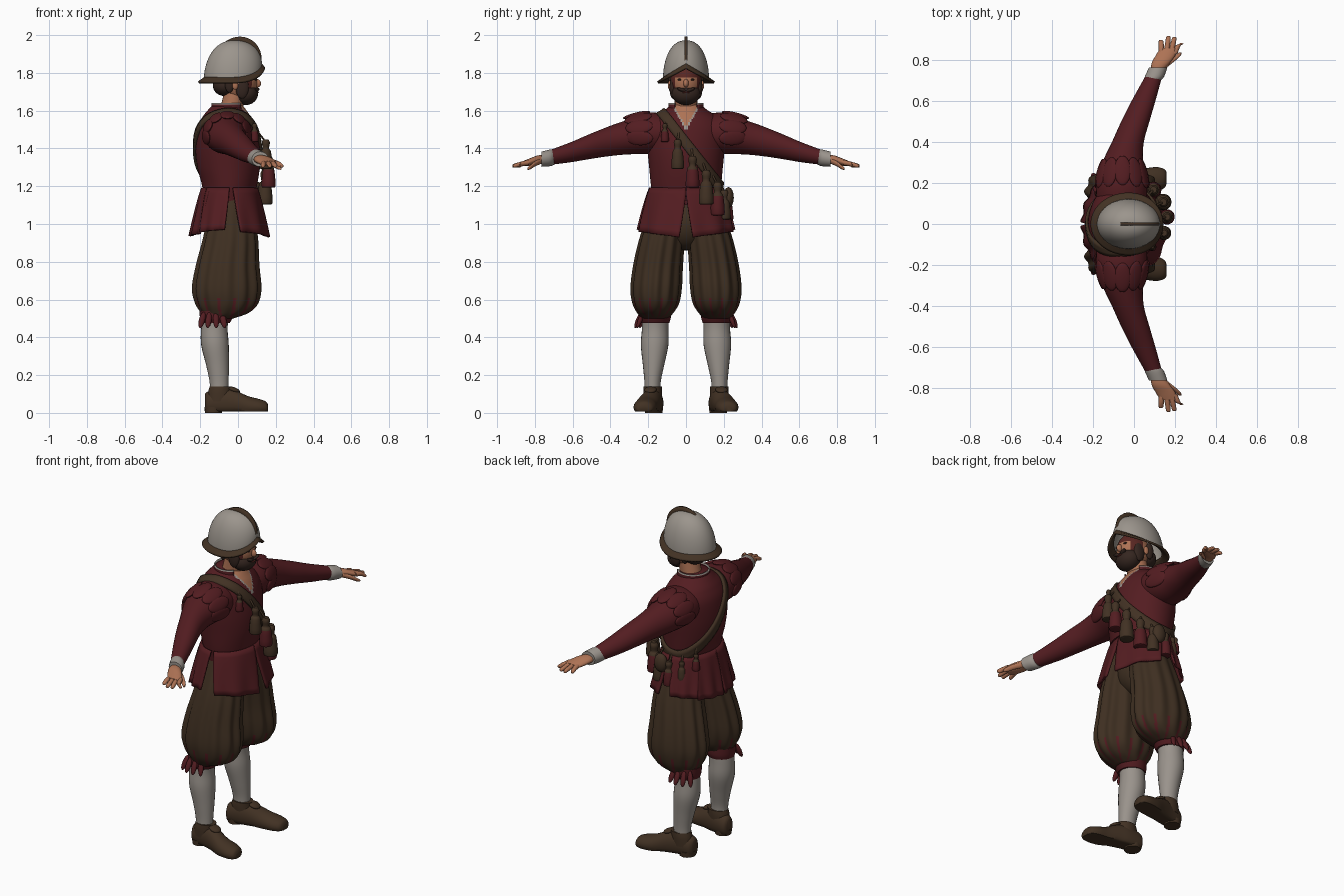
import bpy, bmesh, math
from math import sin, cos, pi, radians
from mathutils import Matrix, Vector, Euler

if "Cube" in bpy.data.objects:
    bpy.data.objects.remove(bpy.data.objects["Cube"])


def material(name, *rgb):
    m = bpy.data.materials.new(name)
    m.use_nodes = True
    m.diffuse_color = (*rgb, 1)
    m.node_tree.nodes["Principled BSDF"].inputs["Base Color"].default_value = (*rgb, 1)
    return m


RED = material("wine red cloth", .087, .012, .015)
BROWN = material("dark brown cloth", .048, .028, .015)
LEATHER = material("brown leather", .054, .031, .017)
STEEL = material("pale steel", .33, .3, .265)
LINEN = material("grey linen", .32, .29, .26)
SKIN = material("skin", .42, .17, .09)
HAIR = material("dark hair", .035, .019, .014)
FLUSH = material("ruddy brow", .1, .02, .016)


def finish(name, bm, mats, rule=None, thick=0):
    bmesh.ops.recalc_face_normals(bm, faces=bm.faces)
    for f in bm.faces:
        f.smooth = True
        if rule:
            f.material_index = rule(f.calc_center_median())
    me = bpy.data.meshes.new(name)
    bm.to_mesh(me)
    bm.free()
    for m in mats:
        me.materials.append(m)
    me.set_sharp_from_angle(angle=radians(50))
    ob = bpy.data.objects.new(name, me)
    bpy.context.collection.objects.link(ob)
    if thick:
        mod = ob.modifiers.new("thickness", 'SOLIDIFY')
        mod.thickness = thick
        mod.offset = 0


def sheet(name, f, nu, nv, mats, rule=None, thick=0, wrap=True, caps=False):
    """Grid surface f(u, v); u can wrap round, v runs along."""
    bm = bmesh.new()
    cols = nu if wrap else nu + 1
    rows = [[bm.verts.new(f(i / nu, j / nv)) for i in range(cols)] for j in range(nv + 1)]
    for a, b in zip(rows, rows[1:]):
        for i in range(nu):
            k = (i + 1) % cols
            bm.faces.new((a[i], a[k], b[k], b[i]))
    if caps:
        bm.faces.new(rows[0])
        bm.faces.new(rows[-1])
    finish(name, bm, mats, rule, thick)


def along(sections, t):
    """Smooth interpolation through the sections, t from 0 to 1."""
    last = len(sections) - 1
    i = min(int(t * last), last - 1)
    w = t * last - i
    p = [sections[max(0, min(last, i + k))] for k in (-1, 0, 1, 2)]
    return [b + .5 * w * (c - a + w * (2*a - 5*b + 4*c - d + w * (3*(b - c) + d - a)))
            for a, b, c, d in zip(*p)]


def loft(name, sections, mats, axis='z', side=1, n=24, step=5, pleats=0, depth=0, rule=None, floor=-1):
    """Sections are (x, y, z, radius a, radius b), rings square to the axis."""
    def point(u, v):
        x, y, z, a, b = along(sections, v)
        r = 1 + depth * sin(pi * v) * cos(pleats * 2 * pi * u)
        c, s = a * r * cos(2 * pi * u), b * r * sin(2 * pi * u)
        dx, dy, dz = {'z': (c, s, 0), 'y': (c, 0, s), 'x': (0, c, s)}[axis]
        return x + dx, side * (y + dy), max(floor, z + dz)
    sheet(name, point, n, step * (len(sections) - 1), mats, rule, caps=True)


def ball(name, loc, size, mats, rot=(0, 0, 0), side=1, rule=None, order='XYZ'):
    bm = bmesh.new()
    bmesh.ops.create_uvsphere(bm, u_segments=24, v_segments=16, radius=1)
    bm.transform(Matrix.LocRotScale(Vector(loc), Euler(rot, order), Vector(size)))
    bm.transform(Matrix.Scale(side, 4, (0, 1, 0)))
    finish(name, bm, mats, rule)


# Jacket body with an open neckline edged in linen
TORSO = [(-.05, 0, 1.1, .13, .17), (-.045, 0, 1.2, .145, .185), (-.05, 0, 1.3, .165, .195),
         (-.055, 0, 1.4, .17, .205), (-.06, 0, 1.5, .157, .21), (-.06, 0, 1.56, .132, .178),
         (-.058, 0, 1.6, .104, .118), (-.055, 0, 1.63, .078, .08)]


def neckline(c):
    gap = (c.z - 1.51) * .55 - abs(c.y)
    return 0 if c.x < -.02 or gap < -.01 else (1 if gap < 0 else 2)


loft("jacket_body", TORSO, [RED, LINEN, SKIN], n=120, step=10, rule=neckline)
loft("neck", [(-.05, 0, 1.55, .06, .065), (-.03, 0, 1.63, .06, .06), (-.005, 0, 1.73, .06, .06)], [SKIN])


def collar(u, v):
    a = radians(42 + 276 * u)
    return -.05 + (.088 - .003 * v) * cos(a), (.09 - .002 * v) * sin(a), 1.598 + .042 * v


sheet("collar", collar, 32, 6, [RED, LINEN], lambda c: int(c.z > 1.634), .008, wrap=False)


# Jacket skirt: flared tabs with gaps at the front, sides and back
def tab(name, mid, top, bottom, hem, rise):
    def point(u, v):
        a = radians(mid + (2 * u - 1) * (top + (bottom - top) * v))
        flare = .148 + .062 * v ** .85 + .006 * cos(u * 4 * pi) * v
        return -.045 + (flare - .004) * cos(a), (flare + .042) * sin(a), 1.19 - (1.19 - hem - rise * abs(sin(a))) * v
    sheet(name, point, 20, 8, [RED], thick=.012, wrap=False)


for s, label in ((1, "left"), (-1, "right")):
    tab("front_tab_" + label, s * 41, 42, 33, .925, .035)
    tab("side_tab_" + label, s * 117, 27, 20, .93, .04)
    tab("back_tab_" + label, s * 158, 24, 20, .935, .02)


# Shoulder strap wraps the body on a slanted plane
def body_at(z):
    lo, hi = 0, 1
    for _ in range(24):
        mid = (lo + hi) / 2
        lo, hi = (mid, hi) if along(TORSO, mid)[2] < z else (lo, mid)
    return along(TORSO, lo)


def strap_point(a, height, out=.007):
    height += .025 * min(0, cos(a))
    lo, hi = -.3, .3
    for _ in range(24):
        y = (lo + hi) / 2
        ring = body_at(height - 1.33 * y)
        lo, hi = (y, hi) if y < ring[4] * sin(a) else (lo, y)
    return Vector((ring[0] + (ring[3] + out) * cos(a), lo + out * sin(a), height - 1.33 * lo))


sheet("shoulder_strap", lambda u, v: strap_point(2 * pi * u, 1.385 + .085 * v), 64, 3, [LEATHER], thick=.014)

# Powder flasks hang from the strap, largest across the front
for i, (angle, size) in enumerate(((-30, .75), (-10, 1.2), (8, 1.3), (26, 1.4), (45, 1.35), (64, 1.2),
                                   (88, 1.1), (112, .85), (136, .75))):
    p = strap_point(radians(angle), 1.405, .036 * size)
    profile = [(-.135, .02), (-.125, .029), (-.06, .023), (-.045, .014), (-.02, .018), (-.005, .012)]
    loft("powder_flask_%d" % i, [(p.x, p.y, p.z + h * size, r * size, r * size) for h, r in profile],
         [RED, LEATHER], n=14, step=3, rule=lambda c, z=p.z - .06 * size, odd=i % 2: int(odd or c.z > z))
    q = strap_point(radians(angle), 1.44)
    loft("flask_cord_%d" % i, [(p.x, p.y, p.z - .02, .006, .006), (q.x, q.y, q.z, .006, .006)], [LEATHER], n=8)
ball("hip_pouch", (.01, .225, 1.14), (.04, .028, .055), [LEATHER])

# Seat joins the breeches
ball("breeches_seat", (-.04, 0, 1.0), (.125, .13, .14), [BROWN])


def lining(c):
    """Red lining shows between the pleats near the knee."""
    turn = math.atan2((abs(c.y) - .16) / .12, (c.x + .06) / .162)
    return int(c.z < .61 and cos(12 * turn) < -.75)


for s, label in ((1, "left"), (-1, "right")):
    # Sleeves, wings, cuffs
    loft("sleeve_" + label, [(-.06, .1, 1.48, .12, .1), (-.06, .2, 1.48, .125, .11), (-.055, .3, 1.462, .1, .093),
         (-.03, .4, 1.44, .078, .08), (.01, .51, 1.41, .068, .066), (.05, .61, 1.38, .057, .053),
         (.1, .73, 1.35, .04, .038)], [RED], 'y', s, 32)
    for k in range(7):
        a = radians(-10 + 33 * k)
        ball("shoulder_wing_%s_%d" % (label, k),
             (-.058 + .112 * cos(a), .262 - .015 * abs(cos(a)), 1.474 + .103 * sin(a)), (.014, .074, .04), [RED],
             (0, -a, .24), s, order='ZYX')
    loft("cuff_" + label, [(.088, .7, 1.353, .042, .04), (.1, .72, 1.35, .047, .044),
         (.118, .765, 1.343, .045, .04)], [LINEN], 'y', s)
    # Hands
    loft("palm_" + label, [(.11, .74, 1.342, .028, .024), (.13, .785, 1.34, .044, .023),
         (.155, .825, 1.328, .048, .02), (.172, .86, 1.32, .043, .014)], [SKIN], 'y', s)
    for k, (bx, tx, ty) in enumerate(((.135, .132, .9), (.158, .168, .918), (.18, .197, .914), (.198, .23, .885))):
        loft("finger_%s_%d" % (label, k), [(bx, .83, 1.325, .014, .013), ((bx + tx) / 2, .87, 1.318, .013, .013),
             (tx, ty - .006, 1.308, .011, .01), (tx, ty, 1.307, .005, .005)], [SKIN], 'y', s, 12, 4)
    loft("thumb_" + label, [(.14, .765, 1.335, .02, .015), (.185, .8, 1.318, .019, .014),
         (.215, .825, 1.3, .014, .011), (.225, .838, 1.293, .006, .006)], [SKIN], 'y', s, 12, 4)

    # Pleated breeches, red knee bands and ribbons
    loft("breeches_" + label, [(-.1, .165, .5, .075, .07), (-.07, .163, .53, .125, .095),
         (-.06, .16, .58, .162, .12), (-.06, .158, .66, .177, .131), (-.055, .148, .78, .162, .127),
         (-.04, .127, .92, .142, .117), (-.035, .1, 1.05, .122, .1), (-.035, .08, 1.13, .11, .09)],
         [BROWN, RED], side=s, n=120, pleats=12, depth=.042, rule=lining)
    loft("knee_band_" + label, [(-.12, .163, .475, .076, .074), (-.115, .163, .5, .086, .082),
         (-.105, .163, .54, .1, .085)], [RED], side=s, n=36)
    for k, a in enumerate((62, 85, 108, 131)):
        c, d = cos(radians(a)), sin(radians(a))
        ball("knee_ribbon_%s_%d" % (label, k), (-.125 + .1 * c, .163 + .09 * d, .492), (.016, .012, .046),
             [RED], (.4 * d, -.4 * c, 0), s)

    # Stockings and shoes
    loft("stocking_" + label, [(-.1, .177, .08, .048, .043), (-.1, .177, .16, .05, .043), (-.108, .172, .25, .06, .056),
         (-.122, .166, .36, .073, .073), (-.125, .163, .45, .07, .07), (-.115, .163, .54, .07, .07)], [LINEN], side=s)
    loft("shoe_" + label, [(-.175, .165, .05, .028, .05), (-.155, .166, .05, .046, .065), (-.08, .175, .055, .052, .08),
         (-.02, .19, .05, .055, .072), (.05, .21, .035, .06, .055), (.11, .218, .03, .06, .044),
         (.148, .222, .026, .046, .034), (.16, .225, .022, .026, .018)], [LEATHER], 'x', s, floor=.008)
    loft("shoe_collar_" + label, [(-.095, .176, .06, .07, .048), (-.095, .176, .11, .063, .05),
         (-.09, .176, .14, .06, .048)], [LEATHER], side=s)
    ball("shoe_tongue_" + label, (-.022, .188, .122), (.035, .032, .014), [LEATHER], (0, .35, .1), s)
    loft("shoe_heel_" + label, [(-.13, .17, 0, .045, .046), (-.13, .17, .03, .048, .048)], [LEATHER], side=s)

    # Ears, eyes, moustache and hair at the sides
    ball("ear_" + label, (-.015, .086, 1.735), (.016, .01, .024), [SKIN], side=s)
    ball("eye_" + label, (.09, .033, 1.764), (.01, .011, .006), [HAIR], side=s)
    ball("moustache_" + label, (.098, .022, 1.71), (.014, .028, .009), [HAIR], (.3, 0, -.3), s)
    ball("side_whisker_" + label, (.022, .07, 1.722), (.035, .017, .058), [HAIR], side=s)
    ball("temple_hair_" + label, (-.045, .078, 1.745), (.025, .016, .05), [HAIR], side=s)


# Head with a ruddy brow and cheeks, nose, beard and hair
def face(c):
    bare = abs(c.y) < .06 and 1.722 < c.z < 1.778
    return int(c.x > .01 and not bare)


ball("head", (.005, 0, 1.755), (.098, .084, .105), [SKIN, FLUSH], rule=face)
ball("nose", (.102, 0, 1.745), (.02, .014, .022), [SKIN], (0, -.3, 0))
ball("beard", (.042, 0, 1.69), (.064, .076, .06), [HAIR])
ball("mouth", (.104, 0, 1.697), (.006, .02, .005), [FLUSH])
ball("back_hair", (-.068, 0, 1.732), (.065, .076, .055), [HAIR])

# Helmet: bowl, brim rising to a front peak, crest
RIM_X = -.027


def rim(u):
    a = 2 * pi * u
    return 1.765 + (.075 * (1 - abs(sin(a))) if cos(a) > 0 else 0)


def bowl(u, v):
    r, z = cos(v * pi / 2) ** .85, rim(u)
    return RIM_X + .008 * v + .152 * r * cos(2 * pi * u), .12 * r * sin(2 * pi * u), z + (1.97 - z) * sin(v * pi / 2)


def brim(u, v):
    a = 2 * pi * u
    width = .036 - .016 * max(0, cos(a))
    return RIM_X + (.146 + width * v) * cos(a), (.114 + .036 * v) * sin(a), rim(u) + .01 - .026 * v


def crest(u, v):
    a = radians(10 + 125 * u)
    high = .05 * v * sin(pi * (.15 + .85 * u)) ** 1.5 - .014
    return RIM_X + .004 + (.146 + high) * cos(a), 0, 1.822 + (.142 + high) * sin(a)


sheet("helmet_bowl", bowl, 64, 20, [STEEL], thick=.004)
sheet("helmet_brim", brim, 64, 4, [LEATHER], thick=.012)
sheet("helmet_crest", crest, 32, 2, [LEATHER], thick=.016, wrap=False)
